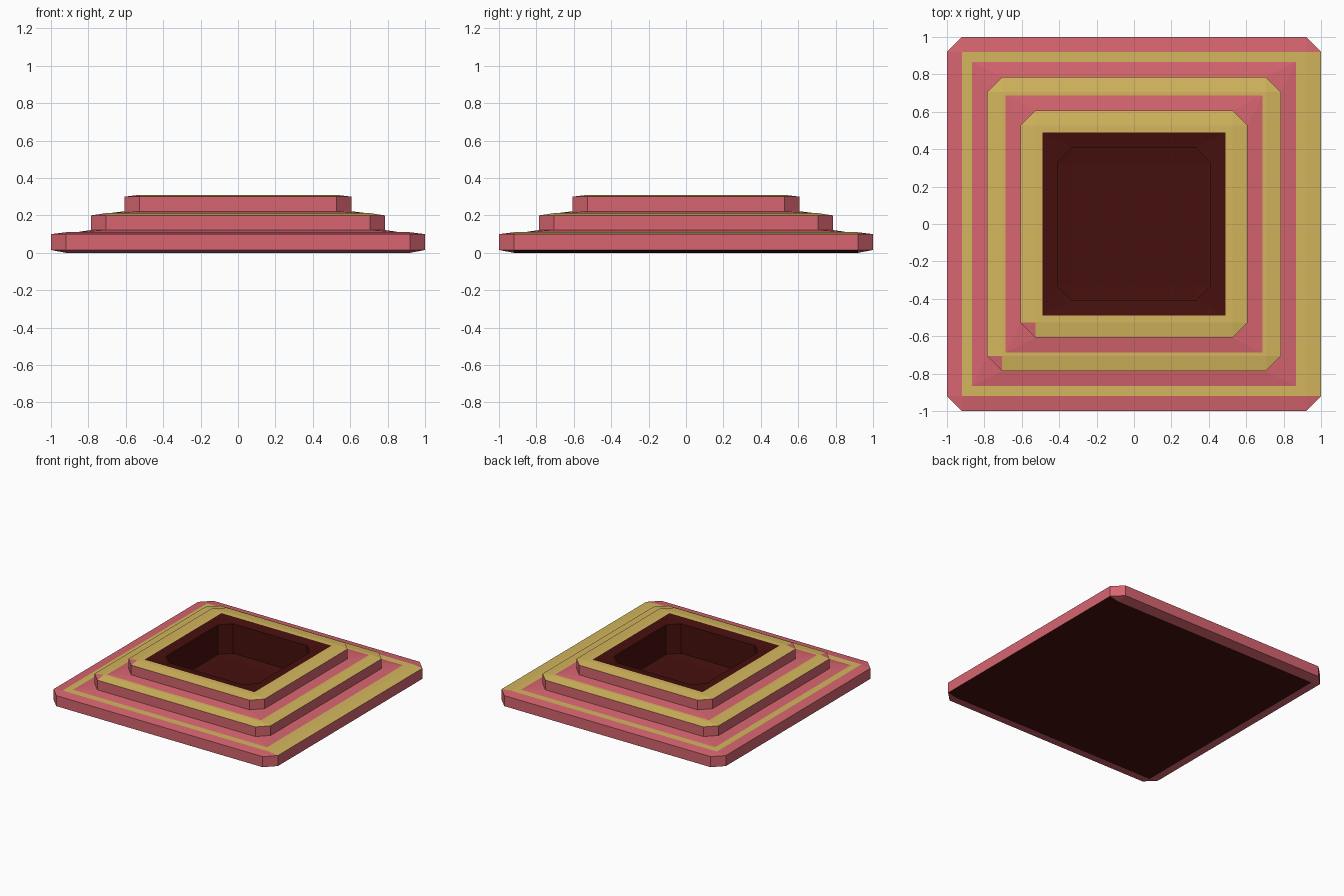
import bpy, bmesh
from mathutils import Matrix

if "Cube" in bpy.data.objects:
    bpy.data.objects.remove(bpy.data.objects["Cube"])

PINK, GOLD, DARK = 0, 1, 2
COLOURS = [("pink_stone", (0.68, 0.13, 0.16, 1)),
           ("gold_trim", (0.66, 0.47, 0.11, 1)),
           ("dark_pit", (0.06, 0.005, 0.004, 1))]
CUT = 0.08   # corner chamfer; sharp square rings use 0

# Profile, from underside to pit floor:
# (half width, corner cut, height, colour of band leading here, {face: odd colour})
# band faces: 0 = right side, 2 = back, 4 = left, 6 = front, odd = corners
PROFILE = [
    (0.92, 0, 0.0, DARK, {}),
    # lower tier
    (1.00, CUT, 0.015, PINK, {0: DARK}),
    (1.00, CUT, 0.10, PINK, {}),
    (0.92, 0, 0.11, PINK, {0: GOLD}),
    (0.865, 0, 0.11, GOLD, {}),
    # middle tier
    (0.785, CUT, 0.122, PINK, {}),
    (0.785, CUT, 0.20, PINK, {}),
    (0.705, 0, 0.212, GOLD, {5: PINK}),
    (0.687, 0, 0.212, GOLD, {}),
    # upper tier
    (0.607, CUT, 0.222, PINK, {}),
    (0.607, CUT, 0.30, PINK, {}),
    (0.527, 0, 0.31, GOLD, {5: PINK}),
    (0.49, 0, 0.31, GOLD, {}),
    # sunken pit
    (0.41, CUT, 0.298, DARK, {}),
    (0.41, CUT, 0.06, DARK, {}),
    (0.33, 0, 0.05, DARK, {}),
]


def ring(bm, half, cut, z):
    """Eight points of a square with cut corners, starting on the right side."""
    pts = []
    for k in range(4):
        for y in (cut - half, half - cut):
            v = bm.verts.new((half, y, z))
            v.co.rotate(Matrix.Rotation(k * 1.5707963268, 3, 'Z'))
            pts.append(v)
    return pts


bm = bmesh.new()
rings = [ring(bm, h, c, z) for h, c, z, _, _ in PROFILE]

# Bands between neighbouring rings
for lo, hi, (_, _, _, colour, odd) in zip(rings, rings[1:], PROFILE[1:]):
    for j in range(8):
        n = (j + 1) % 8
        face = bm.faces.new((lo[j], lo[n], hi[n], hi[j]))
        face.material_index = odd.get(j, colour)

# Underside and pit floor
for loop in (rings[0][::-1], rings[-1]):
    bm.faces.new(loop).material_index = DARK

# Collapse the zero-size corners of the square rings
bmesh.ops.remove_doubles(bm, verts=bm.verts, dist=0.0005)
bmesh.ops.recalc_face_normals(bm, faces=bm.faces)

mesh = bpy.data.meshes.new("stepped_plinth")
bm.to_mesh(mesh)
bm.free()
for name, rgba in COLOURS:
    mat = bpy.data.materials.new(name)
    mat.diffuse_color = rgba
    mat.use_nodes = True
    mat.node_tree.nodes["Principled BSDF"].inputs["Base Color"].default_value = mat.diffuse_color
    mesh.materials.append(mat)
bpy.context.collection.objects.link(bpy.data.objects.new("stepped_plinth", mesh))
